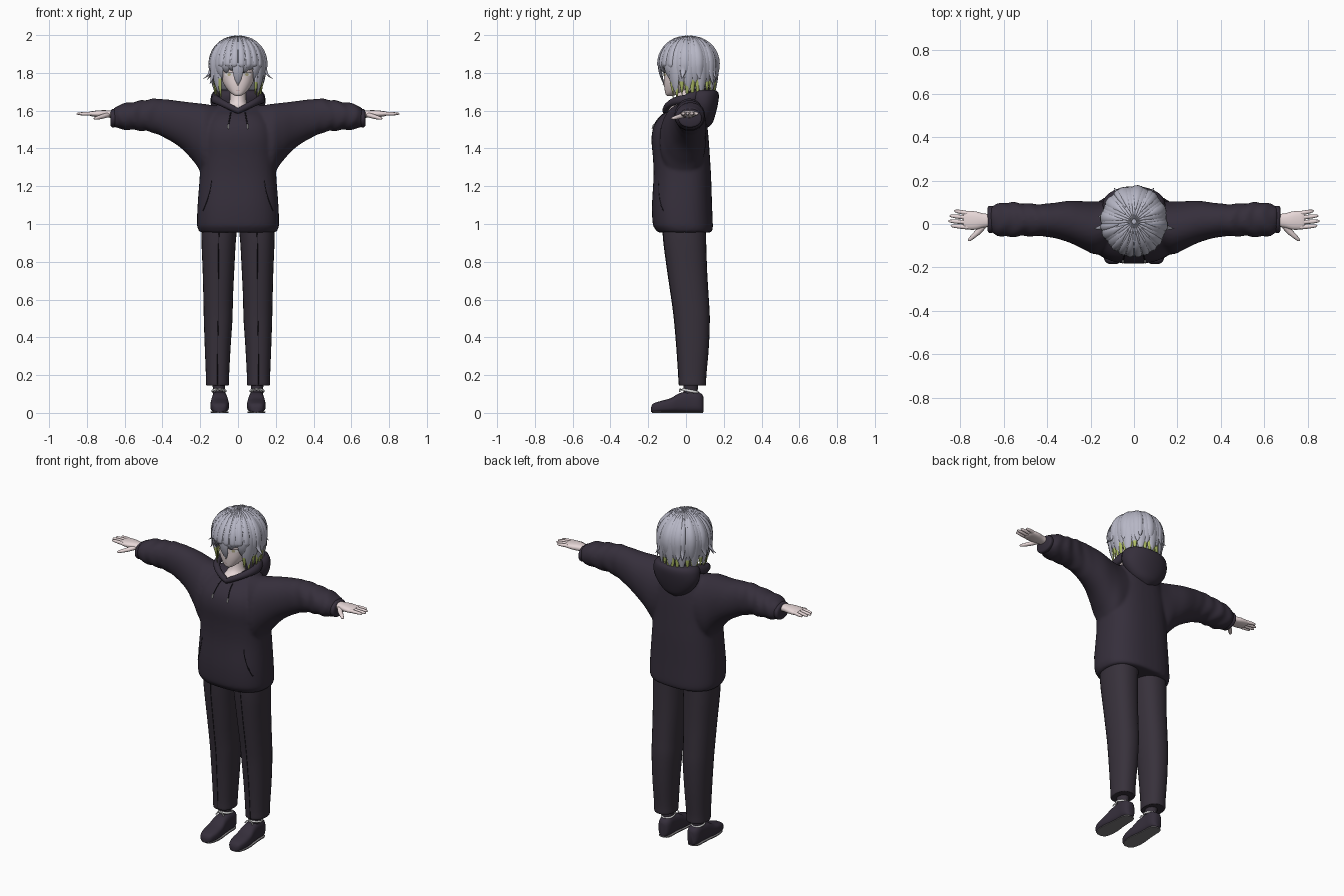
import bpy, bmesh, math, random
from math import sin, cos, pi, radians
from mathutils import Vector
from mathutils.bvhtree import BVHTree

random.seed(4)
if "Cube" in bpy.data.objects:
    bpy.data.objects.remove(bpy.data.objects["Cube"], do_unlink=True)


def material(name, r, g, b):
    m = bpy.data.materials.new(name)
    m.use_nodes = True
    m.diffuse_color = (r, g, b, 1)
    bsdf = m.node_tree.nodes["Principled BSDF"]
    bsdf.inputs["Base Color"].default_value = (r, g, b, 1)
    bsdf.inputs["Roughness"].default_value = 0.8
    return m


HOODIE = material("hoodie charcoal", .036, .028, .044)
TROUSER = material("trouser charcoal", .039, .031, .044)
SEAM = material("seam black", .012, .010, .015)
HAIR = material("hair silver", .47, .47, .56)
GREEN = material("hair lime", .42, .50, .13)
SKIN = material("skin pale", .82, .70, .70)
WHITE = material("white", .80, .80, .80)
SOLE = material("sole grey", .20, .19, .20)
IRIS = material("eye gold", .50, .44, .26)
MOUTH = material("mouth pink", .58, .36, .37)


def finish(bm, name, mats, mirror=False, angle=50):
    bmesh.ops.recalc_face_normals(bm, faces=bm.faces)
    me = bpy.data.meshes.new(name)
    bm.to_mesh(me)
    for m in mats:
        me.materials.append(m)
    for p in me.polygons:
        p.use_smooth = True
    me.set_sharp_from_angle(angle=radians(angle))
    ob = bpy.data.objects.new(name, me)
    bpy.context.collection.objects.link(ob)
    if mirror:
        ob.modifiers.new("Mirror", 'MIRROR').use_mirror_merge = False
    return ob


def skin_rings(bm, rings, closed=False):
    loops = [[bm.verts.new(p) for p in r] for r in rings]
    n = len(loops[0])
    pairs = list(zip(loops, loops[1:])) + ([(loops[-1], loops[0])] if closed else [])
    for a, b in pairs:
        for i in range(n):
            j = (i + 1) % n
            bm.faces.new((a[i], a[j], b[j], b[i]))
    if not closed:
        bm.faces.new(loops[0])
        bm.faces.new(loops[-1])


def smooth_rows(rows, k):
    out = []
    for i in range(len(rows) - 1):
        p = [rows[max(0, min(len(rows) - 1, i + d))] for d in (-1, 0, 1, 2)]
        for q in range(k):
            t = q / k
            out.append([b + .5 * t * (c - a + t * (2*a - 5*b + 4*c - d + t * (3*(b - c) + d - a)))
                        for a, b, c, d in zip(*p)])
    return out + [list(rows[-1])]


def loft(bm, axis, rows, n=28, e=2.4, k=4, flip=1, wrinkle=None):
    """Rows are (station, a min, a max, b min, b max) on the two other axes."""
    rings = []
    for s, a0, a1, b0, b1 in smooth_rows(rows, k):
        ring = []
        for i in range(n):
            t = 2 * pi * i / n
            w = wrinkle(s, t) if wrinkle else 1
            u = math.copysign(abs(cos(t)) ** (2 / e), cos(t)) * w
            v = math.copysign(abs(sin(t)) ** (2 / e), sin(t)) * w
            a, b = (a0 + a1) / 2 + u * (a1 - a0) / 2, (b0 + b1) / 2 + v * (b1 - b0) / 2
            ring.append({'z': (a * flip, b, s), 'x': (s * flip, a, b), 'y': (a * flip, s, b)}[axis])
        rings.append(ring)
    skin_rings(bm, rings)


def tube(bm, pts, wide, thick, ups, n=8, closed=False):
    pts = [Vector(p) for p in pts]
    m, rings = len(pts), []
    for i, p in enumerate(pts):
        if closed:
            t = pts[(i + 1) % m] - pts[i - 1]
        else:
            t = pts[min(i + 1, m - 1)] - pts[max(i - 1, 0)]
        side = t.cross(Vector(ups[i])).normalized()
        nrm = side.cross(t).normalized()
        rings.append([p + side * wide[i] * cos(2*pi*j/n) + nrm * thick[i] * sin(2*pi*j/n) for j in range(n)])
    skin_rings(bm, rings, closed)


def cord(bm, pts, r, up=(0, -1, 0)):
    tube(bm, pts, [r] * len(pts), [r] * len(pts), [up] * len(pts), 6)


def part(name, mat, axis, rows, mirror=False, **kw):
    bm = bmesh.new()
    loft(bm, axis, rows, **kw)
    return finish(bm, name, [mat], mirror)


# Hoodie body and sleeves, fused into one cloth surface
body = [(.955, -.203, .203, -.150, .136), (.972, -.211, .211, -.162, .141), (1.0, -.217, .217, -.176, .142),
        (1.1, -.214, .214, -.180, .138), (1.25, -.203, .203, -.172, .133), (1.35, -.200, .200, -.175, .127),
        (1.45, -.200, .200, -.183, .120), (1.52, -.185, .185, -.170, .113), (1.57, -.160, .160, -.135, .105),
        (1.60, -.145, .145, -.090, .100), (1.635, -.11, .11, -.035, .09)]
sleeve = [(.08, -.10, .10, 1.28, 1.62), (.17, -.140, .105, 1.25, 1.635), (.23, -.118, .105, 1.325, 1.642),
          (.30, -.085, .107, 1.40, 1.65), (.38, -.062, .096, 1.452, 1.66), (.45, -.056, .092, 1.483, 1.663),
          (.52, -.057, .097, 1.495, 1.652), (.58, -.060, .100, 1.498, 1.643), (.63, -.053, .093, 1.504, 1.63),
          (.66, -.038, .080, 1.515, 1.612)]


def folds(s, t):
    return 1 + .05 * max(0, min(1, (s - .36) / .15)) * sin(s * 85 + 1.6 * sin(2 * t + 9 * s))


bm = bmesh.new()
loft(bm, 'z', body, n=40, e=2.5)
cloth = BVHTree.FromBMesh(bm)
for side in (1, -1):
    loft(bm, 'x', sleeve, n=32, e=2.1, k=6, flip=side, wrinkle=folds)
hoodie = finish(bm, "hoodie", [HOODIE])
rm = hoodie.modifiers.new("Fuse", 'REMESH')
rm.mode, rm.voxel_size, rm.use_smooth_shade = 'VOXEL', .009, True
sm = hoodie.modifiers.new("Soften", 'SMOOTH')
sm.factor, sm.iterations = .5, 6
part("sleeve_cuffs", HOODIE, 'x', [(.63, -.035, .075, 1.52, 1.61), (.655, -.041, .083, 1.512, 1.61),
     (.668, -.040, .083, 1.512, 1.607), (.674, -.032, .075, 1.52, 1.60)], True, e=2.1)

# Hood: hanging bag and collar meeting in a V
part("hood_bag", HOODIE, 'z', [(1.51, -.02, .02, .07, .115), (1.535, -.075, .075, .05, .140),
     (1.58, -.120, .120, .03, .156), (1.63, -.143, .143, .01, .168), (1.675, -.143, .143, .0, .174),
     (1.70, -.130, .130, .01, .168), (1.71, -.11, .11, .03, .15)], e=2.1)
bm = bmesh.new()
ring = [2 * pi * i / 40 for i in range(40)]
rise = [1.598 + .062 * abs(sin(a)) if cos(a) > 0 else 1.66 - .04 * cos(a) for a in ring]
tube(bm, [(.122 * sin(a), -.108 * cos(a), z) for a, z in zip(ring, rise)],
     [.026 - .010 * cos(a) for a in ring], [.020 - .003 * cos(a) for a in ring],
     [(sin(a), -cos(a), .3) for a in ring], 12, True)
finish(bm, "hood_collar", [HOODIE])


def on(surface, x, z, lift):
    hit = surface.ray_cast(Vector((x, -1, z)), Vector((0, 1, 0)))[0]
    return (x, hit.y - lift, z)


# Drawstrings and pocket openings
bm = bmesh.new()
cord(bm, [on(cloth, .038 + .012 * i / 5, 1.59 - .013 * i, .002) for i in range(6)], .003)
cord(bm, [on(cloth, .14 + .045 * (i / 8) ** 1.6, 1.23 - .02 * i, -.001) for i in range(9)], .003)
finish(bm, "drawstrings_and_pocket_edges", [SEAM], True)
bm = bmesh.new()
cord(bm, [on(cloth, .051, z, .006) for z in (1.527, 1.517, 1.505)], .0045)
finish(bm, "drawstring_tips", [WHITE], True)

# Trousers with front creases
leg = [(1.0, .002, .193, -.125, .105), (.9, .012, .193, -.118, .107), (.75, .020, .187, -.098, .112),
       (.6, .027, .183, -.076, .121), (.5, .029, .181, -.063, .126), (.35, .039, .176, -.050, .121),
       (.2, .047, .170, -.040, .108), (.15, .048, .169, -.038, .106), (.145, .055, .160, -.03, .098)]
part("trouser_legs", TROUSER, 'z', leg, True, e=2.3)
bm = bmesh.new()
cord(bm, [((r[1] + r[2]) / 2, r[3], r[0]) for r in smooth_rows(leg[:-1], 3)], .002)
finish(bm, "trouser_creases", [SEAM], True)

# Socks, laces, shoes and soles
part("socks", TROUSER, 'z', [(.06, .066, .134, -.015, .062), (.12, .070, .132, -.012, .062),
     (.18, .068, .140, -.015, .068)], True, e=2)
bm = bmesh.new()
tube(bm, [(.101 + .036 * sin(a), .024 - .042 * cos(a), .116 + .008 * cos(a)) for a in ring],
     [.006] * 40, [.004] * 40, [(sin(a), -cos(a), 0) for a in ring], 6, True)
for s in (-1, 1):
    cord(bm, [(.098, -.022, .122), (.098 + s * .016, -.032, .127), (.098 + s * .026, -.034, .112)], .004)
finish(bm, "shoe_laces", [WHITE], True)
shoe = [(-.185, .016, .004, .030), (-.172, .036, .003, .050), (-.13, .048, .003, .064), (-.08, .049, .003, .078),
        (-.035, .044, .003, .104), (.02, .040, .003, .115), (.06, .039, .003, .112), (.083, .030, .003, .100),
        (.092, .016, .006, .085)]
part("shoes", HOODIE, 'y', [(y, .097 - w, .097 + w, a, b) for y, w, a, b in shoe], True, e=3)
part("shoe_soles", SOLE, 'y', [(y * .97, .099 - w, .095 + w, 0, .008) for y, w, a, b in shoe], True, e=8)

# Hands with fingers and thumb
bm = bmesh.new()
loft(bm, 'x', [(.64, -.010, .045, 1.56, 1.60), (.69, -.016, .048, 1.563, 1.602), (.73, -.026, .058, 1.565, 1.602),
               (.77, -.025, .060, 1.569, 1.598), (.785, -.018, .055, 1.574, 1.594)], n=20)
for y0, y1, tip in ((-.015, -.008, .845), (.007, .014, .856), (.029, .038, .850), (.049, .061, .828)):
    pts = [(.765 + (tip - .765) * t, y0 + (y1 - y0) * t, 1.585 - .002 * t) for t in (0, .35, .7, .93, 1)]
    size = [.0105, .010, .0088, .006, .001]
    tube(bm, pts, size, size, [(0, 0, 1)] * 5, 10)
tube(bm, [(.69, -.005, 1.578), (.715, -.034, 1.570), (.74, -.056, 1.563), (.757, -.072, 1.559), (.763, -.078, 1.558)],
     [.014, .014, .011, .008, .002], [.013, .012, .010, .007, .002], [(0, 0, 1)] * 5, 10)
finish(bm, "hands", [SKIN], True)

# Neck and head
part("neck", SKIN, 'z', [(1.57, -.07, .07, -.118, .05), (1.61, -.060, .060, -.095, .05),
     (1.65, -.044, .044, -.058, .05), (1.75, -.043, .043, -.05, .05)], e=2)
bm = bmesh.new()
loft(bm, 'z', [(1.678, -.012, .012, -.100, -.070), (1.687, -.030, .030, -.108, -.045), (1.71, -.055, .055, -.113, .01),
               (1.745, -.078, .078, -.117, .06), (1.79, -.093, .093, -.118, .09), (1.84, -.098, .098, -.122, .11),
               (1.90, -.092, .092, -.115, .11), (1.95, -.06, .06, -.07, .08)], n=40, e=2.3)
face = BVHTree.FromBMesh(bm)
finish(bm, "head", [SKIN])
bm = bmesh.new()
tube(bm, [(0, -.114, 1.765), (0, -.118, 1.748), (0, -.119, 1.740), (0, -.113, 1.733)],
     [.002, .004, .005, .002], [.002, .004, .005, .002], [(0, -1, 0)] * 4)
finish(bm, "nose", [SKIN])


def plate(name, mat, x, z, rx, rz, lift, mirror=True):
    b = bmesh.new()
    b.faces.new([b.verts.new(on(face, x + rx * cos(a), z + rz * sin(a), lift)) for a in ring[::2]])
    finish(b, name, [mat], mirror)


# Face details
plate("eye_whites", WHITE, .048, 1.792, .020, .010, .002)
plate("irises", IRIS, .047, 1.792, .009, .009, .004)
plate("eyelashes", SEAM, .049, 1.803, .022, .0022, .006)
plate("mouth", MOUTH, 0, 1.708, .011, .0018, .002, False)

# Hair: scalp cap under layered tapering locks
part("hair_cap", HAIR, 'z', [(1.71, -.09, .09, .03, .11), (1.76, -.118, .118, -.02, .135),
     (1.82, -.128, .128, -.05, .150), (1.865, -.132, .132, -.112, .155), (1.91, -.122, .122, -.115, .145),
     (1.955, -.092, .092, -.085, .11), (1.985, -.04, .04, -.03, .06)], e=2.1)


def lock(bm, az, z_end, scale=1.0, start=.08, flick=0.0, half=.023):
    d = Vector((sin(az), -cos(az), 0))
    shrink = .17 - .11 * max(0, d.y)
    pts, wide, thick, ups = [], [], [], []
    for i in range(8):
        phi = start + (pi / 2 - start) * i / 8
        r = sin(phi)
        pts.append(Vector((d.x * .143 * r, .012 + d.y * .153 * r, 0)) * scale
                   + Vector((0, 0, 1.85 + .144 * cos(phi) * min(scale, 1))))
        wide.append((half * r + .002) * min(1, .4 + i * .2))
        thick.append(.004 + .006 * r)
        ups.append((d.x * r, d.y * r, cos(phi)))
    for i in range(8):
        s = i / 7
        r = scale * (1 - shrink * s * s)
        out = flick * s ** 3
        pts.append(Vector((d.x * (.143 * r + out), .012 + d.y * (.153 * r + out), 1.85 + (z_end - 1.85) * s)))
        wide.append(half * (1 - s ** 2.5) + .0008)
        thick.append(.010 * (1 - s ** 2) + .0006)
        ups.append(d)
    tube(bm, pts, wide, thick, ups, 8)


bm = bmesh.new()
COUNT = 24
for i in range(COUNT):
    az = 2 * pi * i / COUNT
    deg = min(i, COUNT - i) * 360 / COUNT
    end = 1.74 if i == 0 else 1.805 if deg < 35 else 1.765 if deg < 50 else 1.69 + .045 * (i % 2)
    lock(bm, az, end + random.uniform(-.012, .012), random.uniform(.985, 1.0), half=.030)
    # Upper layer, with flicked tips at the sides and back
    if 60 < deg < 175 and i % 2:
        lock(bm, az + pi / COUNT, random.uniform(1.73, 1.78), 1.03, .35, random.choice((.005, .02, .04)), .024)
    elif deg < 50:
        lock(bm, az + pi / COUNT, random.uniform(1.80, 1.83), 1.02, .3, 0, .018)
for s in (-1, 1):
    lock(bm, s * radians(80), 1.768, 1.03, .5, .066, .018)
    lock(bm, s * radians(148), 1.765, 1.03, .5, .035, .016)
finish(bm, "hair_locks", [HAIR], angle=80)

# Inner locks with lime tips
bm = bmesh.new()
for i in range(22):
    lock(bm, radians(50 + 260 * i / 21), random.uniform(1.655, 1.685), .92, .9, .008, .017)
for f in bm.faces:
    f.material_index = int(f.calc_center_median().z < 1.76)
finish(bm, "inner_hair_locks", [HAIR, GREEN], angle=80)
